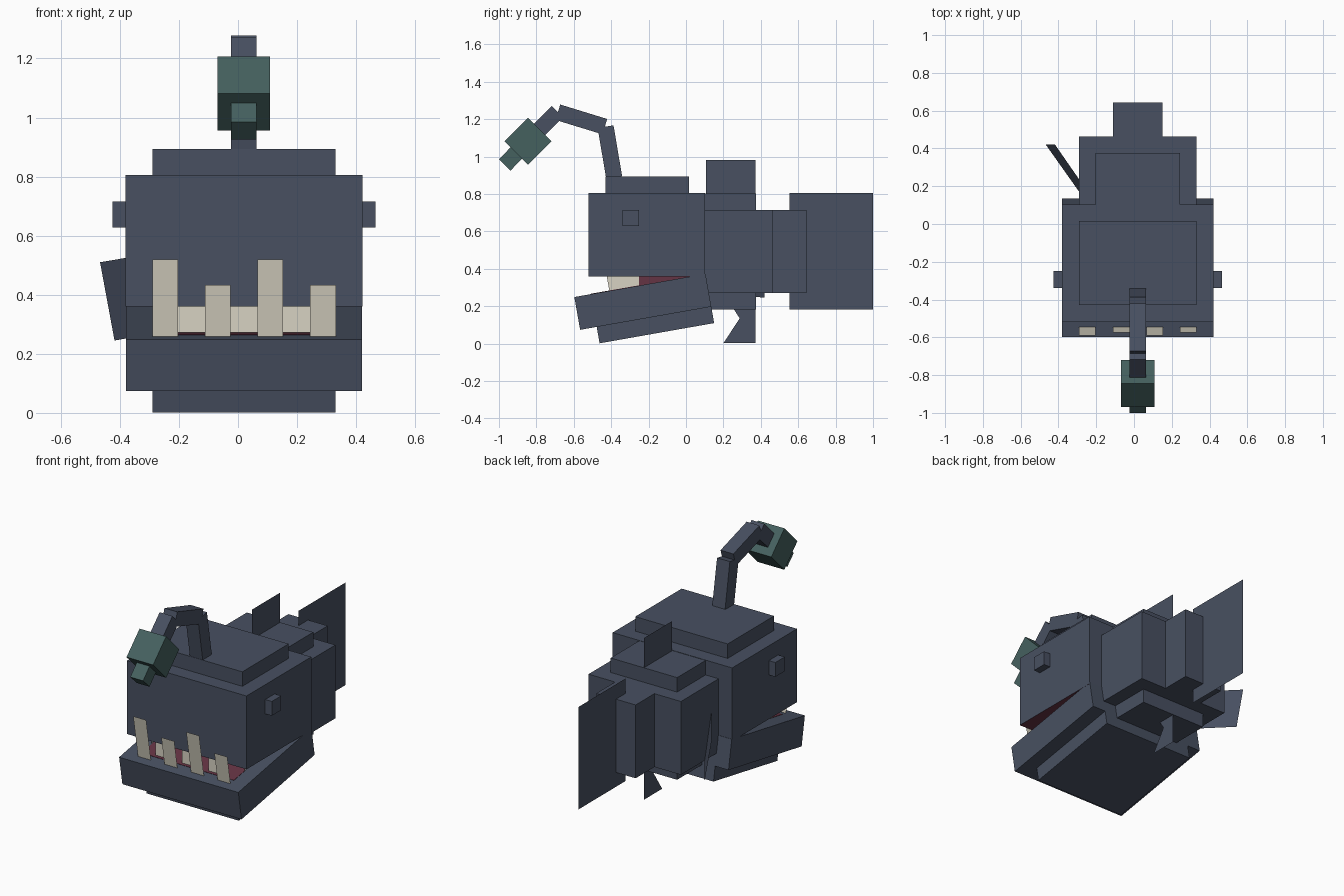
import bpy, math
from mathutils import Matrix, Vector

if "Cube" in bpy.data.objects:
    bpy.data.objects.remove(bpy.data.objects["Cube"])


def material(name, srgb):
    m = bpy.data.materials.new(name)
    m.diffuse_color = [((c / 255 + 0.055) / 1.055) ** 2.4 for c in srgb] + [1]
    m.use_nodes = True
    m.node_tree.nodes["Principled BSDF"].inputs["Base Color"].default_value = m.diffuse_color
    return m


SLATE = material("slate_blue", (72, 80, 97))
TEAL = material("dull_teal", (69, 97, 95))
CREAM = material("tooth_cream", (215, 210, 194))
RED = material("mouth_red", (101, 51, 67))


def mesh(name, verts, faces, mat):
    me = bpy.data.meshes.new(name)
    me.from_pydata(verts, [], faces)
    me.materials.append(mat)
    ob = bpy.data.objects.new(name, me)
    bpy.context.collection.objects.link(ob)
    return ob


CUBE = [(0, 1, 3, 2), (4, 6, 7, 5), (0, 4, 5, 1), (2, 3, 7, 6), (0, 2, 6, 4), (1, 5, 7, 3)]


def box(name, x, y, z, mat=SLATE, frame=Matrix()):
    """Box from (min, max) ranges, optionally placed in a tilted frame."""
    verts = [frame @ Vector((a, b, c)) for a in x for b in y for c in z]
    return mesh(name, verts, CUBE, mat)


def sheet(name, pts, mat=SLATE, frame=Matrix()):
    return mesh(name, [frame @ Vector(p) for p in pts], [range(len(pts))], mat)


def tilt(y, z, deg):
    return Matrix.Translation((0, y, z)) @ Matrix.Rotation(math.radians(deg), 4, 'X')


MID = 0.02          # symmetry plane of the body
def wide(h):
    return (MID - h, MID + h)


# Head with red palate on its underside
head = box("head", wide(0.401), (-0.52, 0.102), (0.36, 0.805))
head.data.materials.append(RED)
for f in head.data.polygons:
    if f.normal.z < -0.9:
        f.material_index = 1
box("head_crest", wide(0.31), (-0.43, 0.015), (0.805, 0.893))
for side in (-1, 1):
    xs = sorted((MID + side * 0.39, MID + side * 0.445))
    box("eye", xs, (-0.34, -0.25), (0.628, 0.715))

# Body and tail blocks
box("body", wide(0.31), (0.102, 0.463), (0.27, 0.715))
box("body_core", wide(0.223), (0.102, 0.375), (0.183, 0.803))
box("tail_base", wide(0.132), (0.463, 0.643), (0.27, 0.715))

# Hinged lower jaw, measured from its front top edge
JAW = tilt(-0.597, 0.249, 10)
box("lower_jaw", wide(0.4), (0, 0.712), (-0.178, 0), SLATE, JAW)
box("chin", wide(0.31), (0.09, 0.712), (-0.267, -0.17), SLATE, JAW)
box("mouth_floor", wide(0.31), (0.088, 0.69), (-0.002, 0.002), RED, JAW)
box("mouth_lining", wide(0.31), (-0.25, 0.05), (0.30, 0.362), RED)

# Front teeth of the lower jaw, alternating tall and short
for i, height in enumerate((0.265, 0.177, 0.265, 0.177)):
    x = -0.29 + 0.178 * i
    sheet("lower_tooth", [(x, 0.053, 0), (x + 0.087, 0.053, 0),
                          (x + 0.087, 0.053, height), (x, 0.053, height)], CREAM, JAW)

# Upper teeth filling the gaps, and side teeth
for i in range(3):
    x = -0.203 + 0.178 * i
    sheet("upper_tooth", [(x, -0.50, 0.272), (x + 0.091, -0.50, 0.272),
                          (x + 0.091, -0.50, 0.37), (x, -0.50, 0.37)], CREAM)
for x in wide(0.312):
    sheet("side_teeth", [(x, -0.41, 0.284), (x, -0.25, 0.312),
                         (x, -0.25, 0.362), (x, -0.424, 0.362)], CREAM)


# Flat fins
def fin(name, outline):
    sheet(name, [(MID, y, z) for y, z in outline])


fin("dorsal_fin", [(0.107, 0.8), (0.372, 0.8), (0.372, 0.983), (0.107, 0.983)])
fin("tail_fin", [(0.553, 0.183), (1.0, 0.183), (1.0, 0.805), (0.553, 0.805)])
fin("belly_fin", [(0.20, 0.002), (0.372, 0.002), (0.372, 0.19), (0.252, 0.19), (0.287, 0.135)])
sheet("side_fin", [(-0.467, 0.42, 0.51), (-0.418, 0.42, 0.245),
                   (-0.255, 0.185, 0.274), (-0.29, 0.17, 0.54)])


# Bent stalk: square rods between points in the side plane
def rod(name, a, b, half, mat):
    dy, dz = b[0] - a[0], b[1] - a[1]
    frame = tilt(a[0], a[1], math.degrees(math.atan2(dz, dy)))
    box(name, wide(half), (0, math.hypot(dy, dz)), (-half, half), mat, frame)


rod("stalk_lower", (-0.384, 0.888), (-0.43, 1.16), 0.043, SLATE)
rod("stalk_middle", (-0.434, 1.16), (-0.685, 1.237), 0.043, SLATE)
rod("stalk_upper", (-0.688, 1.24), (-0.79, 1.138), 0.043, SLATE)
rod("lure", (-0.782, 1.144), (-0.907, 1.019), 0.089, TEAL)
rod("lure_tip", (-0.90, 1.027), (-0.969, 0.955), 0.043, TEAL)
